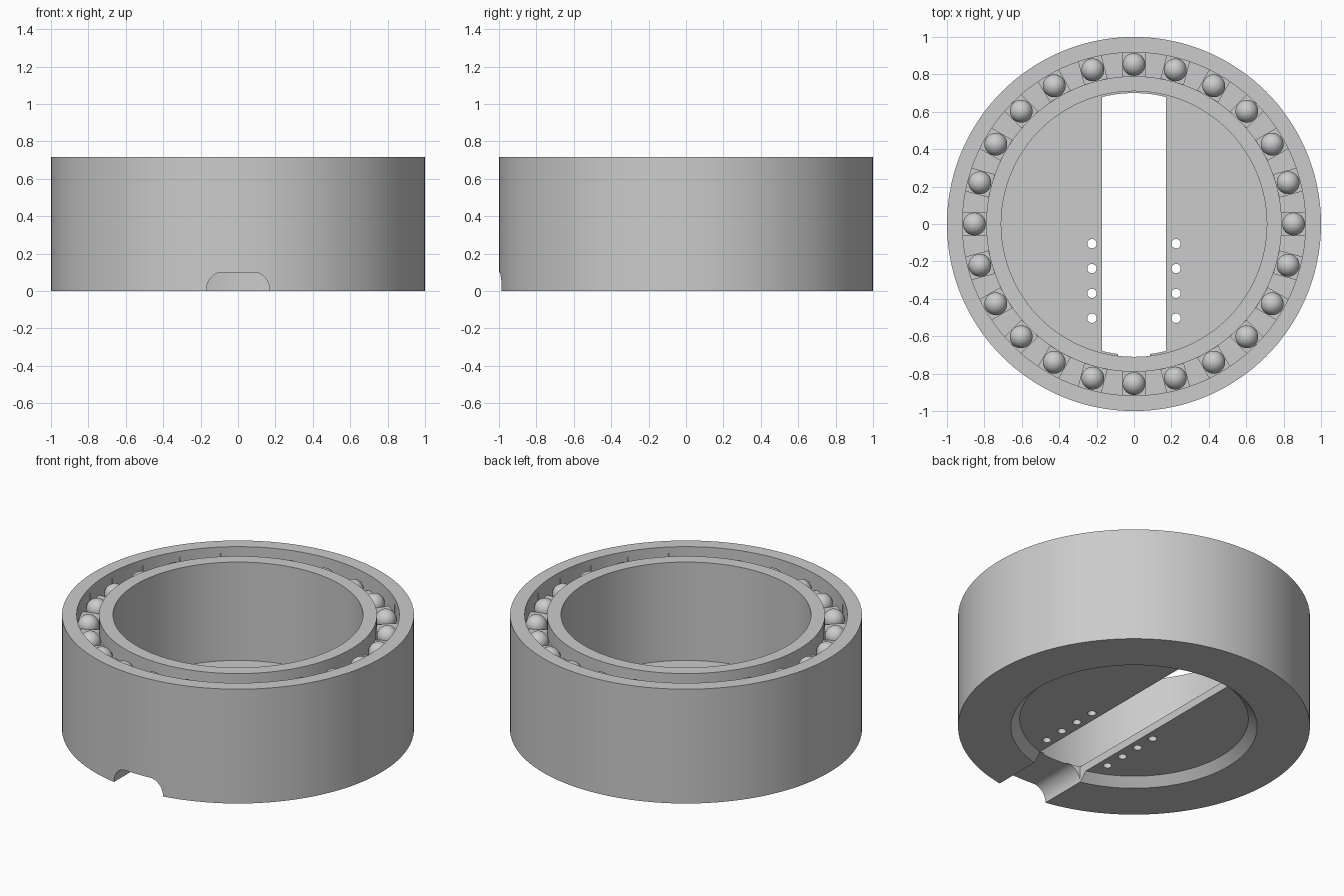
import bpy, bmesh
from math import sin, cos, pi, asin
from mathutils import Matrix, Vector

if "Cube" in bpy.data.objects:
    bpy.data.objects.remove(bpy.data.objects["Cube"], do_unlink=True)

HEIGHT = 0.717
RACE_R, BALL_R, BALL_Z, BALLS = 0.853, 0.061, 0.62, 24
SLOT = 0.17

grey = bpy.data.materials.new("plain grey")
grey.use_nodes = True
grey.diffuse_color = (0.6, 0.6, 0.6, 1)
grey.node_tree.nodes["Principled BSDF"].inputs["Base Color"].default_value = (0.6, 0.6, 0.6, 1)


def make_object(name, bm):
    bmesh.ops.recalc_face_normals(bm, faces=bm.faces)
    mesh = bpy.data.meshes.new(name)
    bm.to_mesh(mesh)
    bm.free()
    mesh.materials.append(grey)
    ob = bpy.data.objects.new(name, mesh)
    bpy.context.collection.objects.link(ob)
    return ob


def lathe(name, profile, steps=144):
    bm = bmesh.new()
    verts = [bm.verts.new((r, 0, z)) for r, z in profile]
    edges = [bm.edges.new(p) for p in zip(verts, verts[1:])]
    bmesh.ops.spin(bm, geom=verts + edges, cent=(0, 0, 0), axis=(0, 0, 1),
                   angle=2 * pi, steps=steps, use_duplicate=False)
    bmesh.ops.remove_doubles(bm, verts=bm.verts, dist=0.0001)
    return make_object(name, bm)


def prism(bm, points, direction):
    face = bm.faces.new([bm.verts.new(p) for p in points])
    grown = bmesh.ops.extrude_face_region(bm, geom=[face])["geom"]
    bmesh.ops.translate(bm, vec=direction,
                        verts=[g for g in grown if isinstance(g, bmesh.types.BMVert)])


def carve(target, bm):
    cutter = make_object("cutter", bm)
    cutter.hide_render = True
    mod = target.modifiers.new("cut", "BOOLEAN")
    mod.operation, mod.solver, mod.object = "DIFFERENCE", "EXACT", cutter
    bpy.context.view_layer.objects.active = target
    bpy.ops.object.modifier_apply(modifier=mod.name)
    bpy.data.objects.remove(cutter, do_unlink=True)


def smooth(ob):
    bpy.ops.object.select_all(action="DESELECT")
    ob.select_set(True)
    bpy.context.view_layer.objects.active = ob
    bpy.ops.object.shade_smooth_by_angle(angle=0.5)


# Housing: outer wall, ball race, inner wall and thin recessed floor
housing = lathe("housing", [
    (0, 0.05), (0.65, 0.05), (0.70, 0), (1, 0), (1, HEIGHT), (0.917, HEIGHT),
    (0.917, BALL_Z), (0.79, BALL_Z), (0.79, HEIGHT), (0.71, HEIGHT),
    (0.71, 0.1), (0, 0.1)])

# Ball pockets in the race
bm = bmesh.new()
for i in range(BALLS):
    turn = Matrix.Rotation(2 * pi * i / BALLS, 4, "Z")
    place = turn @ Matrix.Translation((RACE_R, 0, BALL_Z))
    size = Matrix.Diagonal((0.1269, 2 * BALL_R + 0.002, 2 * BALL_R, 1))
    bmesh.ops.create_cube(bm, size=1, matrix=place @ size)
carve(housing, bm)

# Long slot through the floor, with ends following the inner wall
bm = bmesh.new()
half = asin(SLOT / 0.7)
arc = [half * (k / 6 - 1) for k in range(13)]
ends = [(0.7 * sin(a), 0.7 * cos(a)) for a in arc]
outline = ends + [(-x, -y) for x, y in ends]
prism(bm, [(x, y, -0.1) for x, y in outline], Vector((0, 0, 0.3)))
carve(housing, bm)

# Arched notch through the front wall
bm = bmesh.new()
arch = [(0.085 + 0.085 * cos(a), 0.1 * sin(a)) for a in [k * pi / 20 for k in range(11)]]
side = [(SLOT, -0.1)] + arch
outline = side + [(-x, z) for x, z in reversed(side)]
prism(bm, [(x, -1.1, z) for x, z in outline], Vector((0, 0.47, 0)))
carve(housing, bm)

# Two rows of small holes beside the slot
bm = bmesh.new()
for s in (-1, 1):
    for k in range(4):
        bmesh.ops.create_cone(bm, cap_ends=True, segments=24, radius1=0.025, radius2=0.025,
                              depth=0.3, matrix=Matrix.Translation((s * 0.225, -0.105 - k * 0.133, 0.08)))
carve(housing, bm)
smooth(housing)

# Bearing balls
for i in range(BALLS):
    a = 2 * pi * i / BALLS
    bm = bmesh.new()
    bmesh.ops.create_uvsphere(bm, u_segments=32, v_segments=16, radius=BALL_R)
    ball = make_object("ball_%02d" % (i + 1), bm)
    ball.location = (RACE_R * cos(a), RACE_R * sin(a), BALL_Z)
    smooth(ball)
